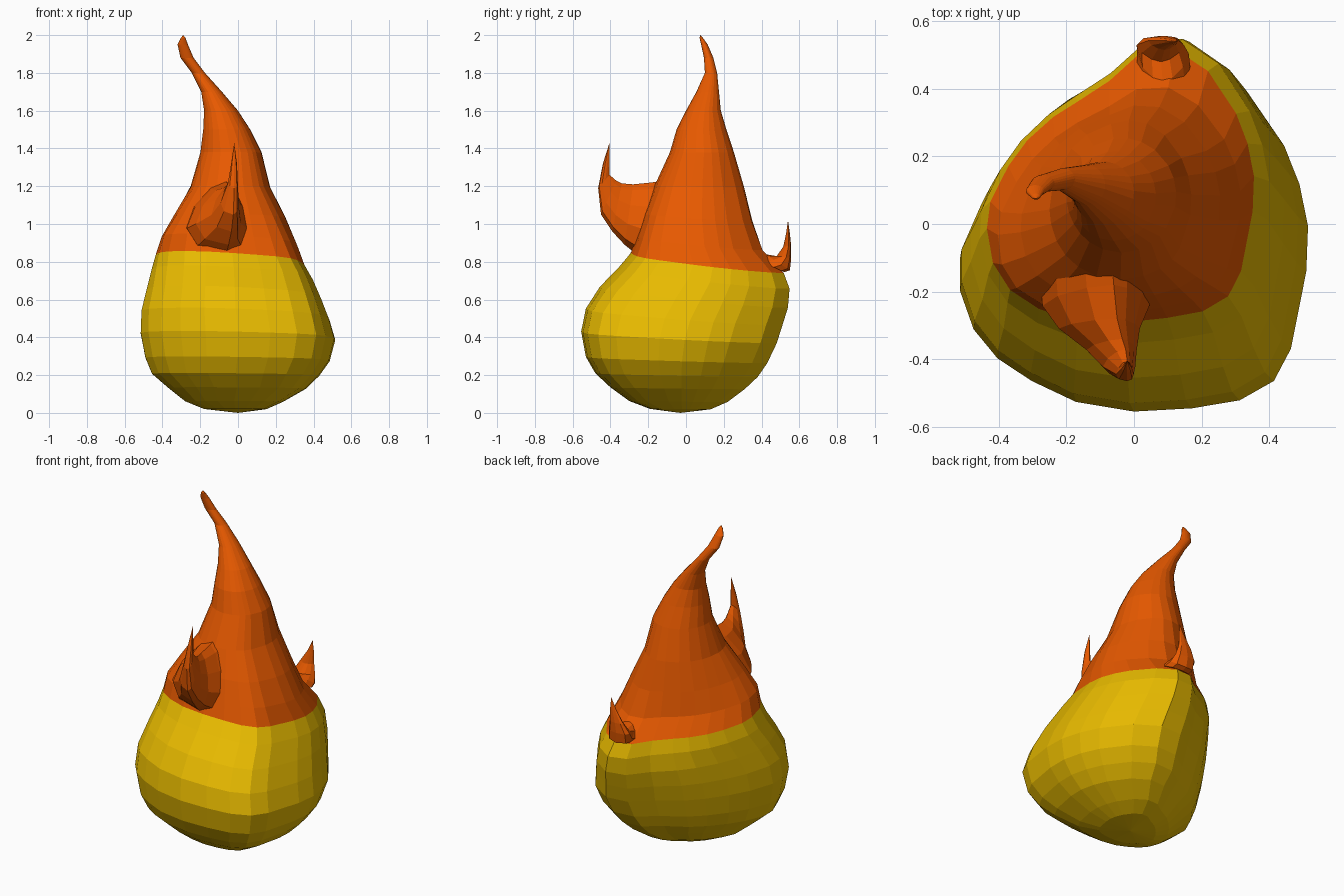
import bpy, bmesh, math


def material(name, rgb):
    m = bpy.data.materials.new(name)
    m.diffuse_color = (*rgb, 1)
    return m


yellow = material("yellow", (0.80, 0.49, 0.0))
orange = material("orange", (0.80, 0.10, 0.0))


def loft(name, rings, mats, split=0, start=None, end=None):
    """Skin a stack of rings; faces from ring index `split` on use the last material."""
    bm = bmesh.new()
    loops = [[bm.verts.new(p) for p in ring] for ring in rings]
    n = len(loops[0])
    for k, (a, b) in enumerate(zip(loops, loops[1:])):
        for i in range(n):
            j = (i + 1) % n
            f = bm.faces.new((a[i], a[j], b[j], b[i]))
            f.material_index = len(mats) - 1 if k >= split else 0
    for loop, tip, idx in ((loops[0], start, 0), (loops[-1], end, len(mats) - 1)):
        if tip:
            v = bm.verts.new(tip)
            for i in range(n):
                f = bm.faces.new((loop[i], loop[(i + 1) % n], v))
                f.material_index = idx
    bmesh.ops.recalc_face_normals(bm, faces=bm.faces)
    me = bpy.data.meshes.new(name)
    bm.to_mesh(me)
    bm.free()
    for m in mats:
        me.materials.append(m)
    ob = bpy.data.objects.new(name, me)
    bpy.context.collection.objects.link(ob)
    return ob


# Lopsided footprint of the lower body, seen from above
outline = [(0.51, 0.02), (0.485, 0.15), (0.44, 0.27), (0.33, 0.44), (0.20, 0.53),
           (0.06, 0.52), (-0.06, 0.43), (-0.20, 0.35), (-0.29, 0.27), (-0.38, 0.165),
           (-0.45, 0.06), (-0.51, -0.08), (-0.51, -0.18), (-0.47, -0.30), (-0.40, -0.39),
           (-0.30, -0.46), (-0.17, -0.525), (0.0, -0.555), (0.17, -0.545), (0.31, -0.52),
           (0.41, -0.46), (0.46, -0.36), (0.505, -0.12)]

# Body profile: height, x min, x max, y min, y max
profile = [(0.02, -0.18, 0.15, -0.19, 0.13), (0.06, -0.28, 0.24, -0.30, 0.22),
           (0.13, -0.37, 0.36, -0.40, 0.31), (0.20, -0.455, 0.43, -0.48, 0.38),
           (0.28, -0.49, 0.485, -0.53, 0.43), (0.40, -0.515, 0.515, -0.555, 0.48),
           (0.51, -0.51, 0.485, -0.53, 0.51), (0.62, -0.48, 0.445, -0.455, 0.54),
           (0.73, -0.445, 0.40, -0.35, 0.55), (0.81, -0.415, 0.355, -0.285, 0.52),
           (0.91, -0.38, 0.315, -0.255, 0.41), (1.04, -0.325, 0.255, -0.22, 0.355),
           (1.20, -0.25, 0.17, -0.165, 0.31), (1.38, -0.20, 0.125, -0.085, 0.255),
           (1.50, -0.185, 0.065, -0.05, 0.215), (1.60, -0.18, 0.0, 0.0, 0.185),
           (1.70, -0.195, -0.085, 0.055, 0.175), (1.80, -0.245, -0.175, 0.10, 0.165),
           (1.88, -0.305, -0.235, 0.095, 0.145), (1.95, -0.32, -0.265, 0.08, 0.115),
           (1.985, -0.303, -0.278, 0.072, 0.09)]


def lobe(a, degrees, power):
    """Bump of height 1 around one direction."""
    return max(0, math.cos(a - math.radians(degrees))) ** power


def body_ring(z, x0, x1, y0, y1):
    blend = min(1, max(0, (z - 0.8) / 0.55))     # lopsided below, round above
    spread = 0.45 if z < 0.8 else 0.3
    tilt = math.exp(-((z - 0.8) / spread) ** 2)  # rows lean down to the back
    shoulder = math.exp(-((z - 0.93) / 0.2) ** 2)
    waist = math.exp(-((z - 0.8) / 0.15) ** 2)
    pts = []
    for ox, oy in outline:
        u, v = ox / 0.51, (oy + 0.0125) / 0.5425
        a = math.atan2(v, u)
        u += (math.cos(a) - u) * blend
        v += (math.sin(a) - v) * blend
        # front left shoulder under the tongue, flatter back left
        r = 1 + 0.17 * shoulder * lobe(a, 226, 6) - 0.10 * waist * lobe(a, 115, 8)
        x = (x0 + x1) / 2 + r * u * (x1 - x0) / 2
        y = (y0 + y1) / 2 + r * v * (y1 - y0) / 2
        pts.append((x, y, max(0.01, z - tilt * (0.12 * y + 0.06 * x))))
    return pts


# Main body: yellow bulb below, orange flame above
loft("flame_body", [body_ring(*p) for p in profile], [yellow, orange], split=9,
     start=(0, -0.03, 0), end=(-0.29, 0.075, 2.0))


def lick(name, sections, tip, n=10):
    """Tapering flame tongue; section = outer (y, z), inner (y, z), centre x,
    outer half widths to the left and right; it narrows toward the inner side."""
    rings = []
    for (oy, oz), (iy, iz), cx, left, right in sections:
        ring = []
        for i in range(n):
            a = 2 * math.pi * i / n
            t = (1 + math.cos(a)) / 2
            s = math.sin(a) * (0.55 + 0.7 * t)
            ring.append((cx + s * (right if s > 0 else left),
                         iy + (oy - iy) * t, iz + (oz - iz) * t))
        rings.append(ring)
    loft(name, rings, [orange], start=tuple(sum(c) / n for c in zip(*rings[0])), end=tip)


# Front tongue: wide skirt on the body, narrowing to a ridge that turns upward
lick("front_flame_lick", [((-0.16, 0.85), (-0.06, 1.24), -0.07, 0.22, 0.14),
                          ((-0.275, 0.85), (-0.18, 1.22), -0.06, 0.22, 0.11),
                          ((-0.325, 0.89), (-0.28, 1.21), -0.05, 0.18, 0.07),
                          ((-0.39, 0.96), (-0.34, 1.215), -0.035, 0.11, 0.045),
                          ((-0.45, 1.05), (-0.37, 1.23), -0.025, 0.07, 0.03),
                          ((-0.465, 1.19), (-0.405, 1.26), -0.02, 0.035, 0.02),
                          ((-0.44, 1.32), (-0.405, 1.32), -0.02, 0.017, 0.015)],
     (-0.02, -0.405, 1.43))

# Small back tongue
lick("back_flame_lick", [((0.52, 0.745), (0.36, 0.82), 0.09, 0.085, 0.08),
                         ((0.55, 0.755), (0.42, 0.84), 0.085, 0.08, 0.08),
                         ((0.557, 0.82), (0.48, 0.83), 0.08, 0.075, 0.07),
                         ((0.557, 0.88), (0.515, 0.88), 0.09, 0.05, 0.045),
                         ((0.55, 0.95), (0.53, 0.95), 0.11, 0.022, 0.022)],
     (0.125, 0.54, 1.02))
